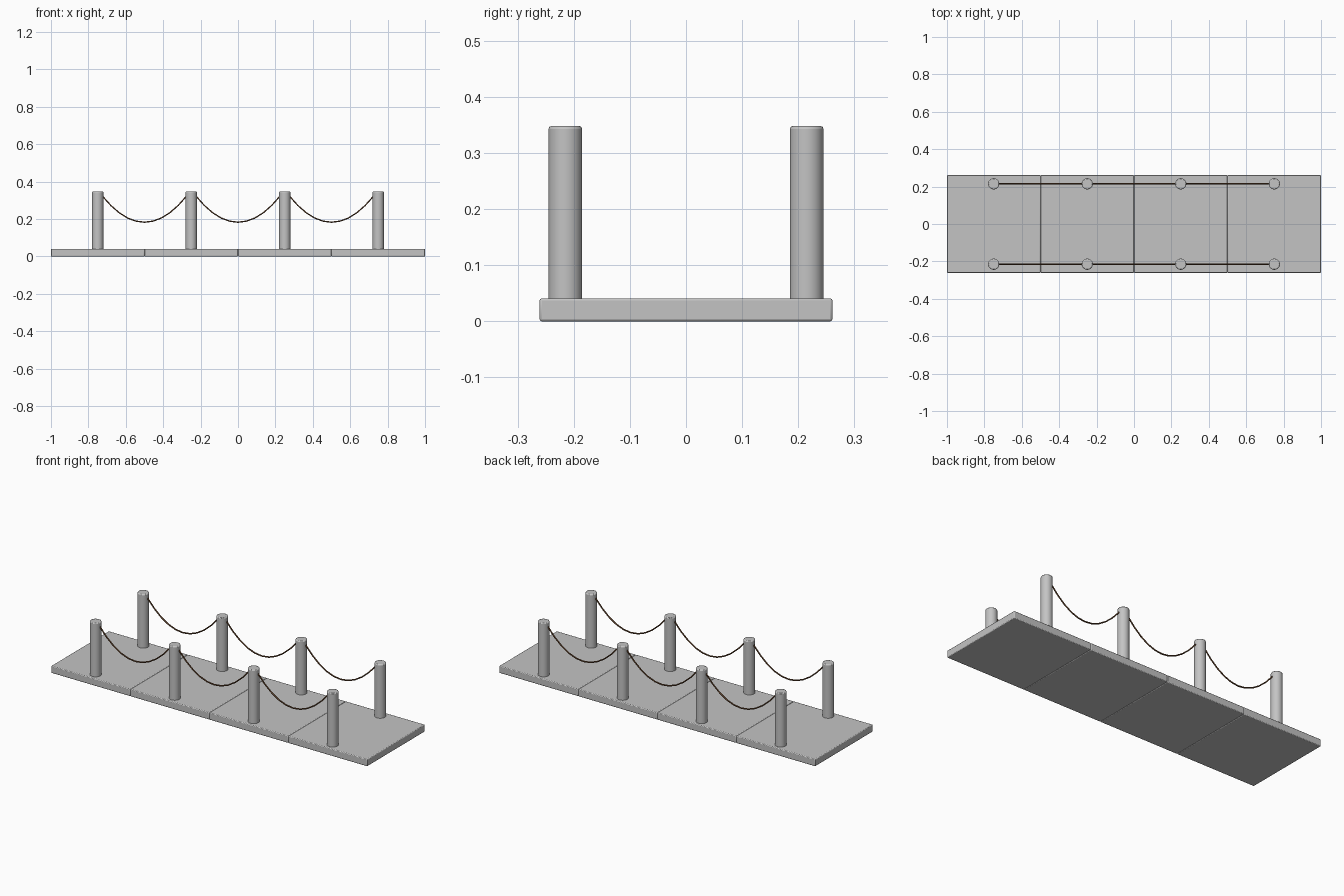
import bpy
import math

cube = bpy.data.objects.get("Cube")
if cube:
    bpy.data.objects.remove(cube, do_unlink=True)


def make_material(name, rgb):
    mat = bpy.data.materials.new(name)
    mat.use_nodes = True
    color = (*rgb, 1.0)
    mat.diffuse_color = color
    mat.node_tree.nodes["Principled BSDF"].inputs["Base Color"].default_value = color
    return mat


stone = make_material("grey stone", (0.55, 0.55, 0.55))
rope_brown = make_material("dark brown rope", (0.13, 0.06, 0.025))

SLAB_TOP = 0.041
HALF_DEPTH = 0.261
POST_TOP = 0.348
POST_RADIUS = 0.03
POST_Y = 0.215
POST_XS = [-0.75, -0.25, 0.25, 0.75]


def finish(name, mat, bevel):
    """Name, colour and softly bevel the active object."""
    obj = bpy.context.object
    obj.name = name
    obj.data.materials.append(mat)
    mod = obj.modifiers.new("soft edges", "BEVEL")
    mod.width = bevel
    mod.segments = 2
    mod.limit_method = "ANGLE"
    mod.angle_limit = math.radians(40)
    bpy.ops.object.shade_smooth_by_angle(angle=math.radians(35))
    return obj


def add_rope(name, x0, x1, y):
    """Sagging rope strung between two posts."""
    curve = bpy.data.curves.new(name, "CURVE")
    curve.dimensions = "3D"
    curve.bevel_depth = 0.004
    curve.bevel_resolution = 1
    curve.use_fill_caps = True
    spline = curve.splines.new("POLY")
    steps = 10
    spline.points.add(steps)
    middle, half = (x0 + x1) / 2, (x1 - x0) / 2
    for i, point in enumerate(spline.points):
        t = 2 * i / steps - 1
        point.co = (middle + t * half, y, 0.183 + 0.14 * t * t, 1)
    curve.materials.append(rope_brown)
    bpy.context.collection.objects.link(bpy.data.objects.new(name, curve))


# Four deck slabs laid end to end
for i, x in enumerate(POST_XS):
    bpy.ops.mesh.primitive_cube_add(size=1, location=(x, 0, SLAB_TOP / 2))
    bpy.context.object.scale = (0.5, 2 * HALF_DEPTH, SLAB_TOP)
    bpy.ops.object.transform_apply(location=False, rotation=False, scale=True)
    finish(f"deck_slab_{i + 1}", stone, 0.004)

# Posts and ropes along both edges
for side, y in (("front", -POST_Y), ("back", POST_Y)):
    for i, x in enumerate(POST_XS):
        bottom = SLAB_TOP - 0.01
        bpy.ops.mesh.primitive_cylinder_add(
            vertices=32, radius=POST_RADIUS, depth=POST_TOP - bottom,
            location=(x, y, (POST_TOP + bottom) / 2))
        finish(f"{side}_post_{i + 1}", stone, 0.005)
    for i in range(3):
        add_rope(f"{side}_rope_{i + 1}", POST_XS[i] + 0.025, POST_XS[i + 1] - 0.025, y)
